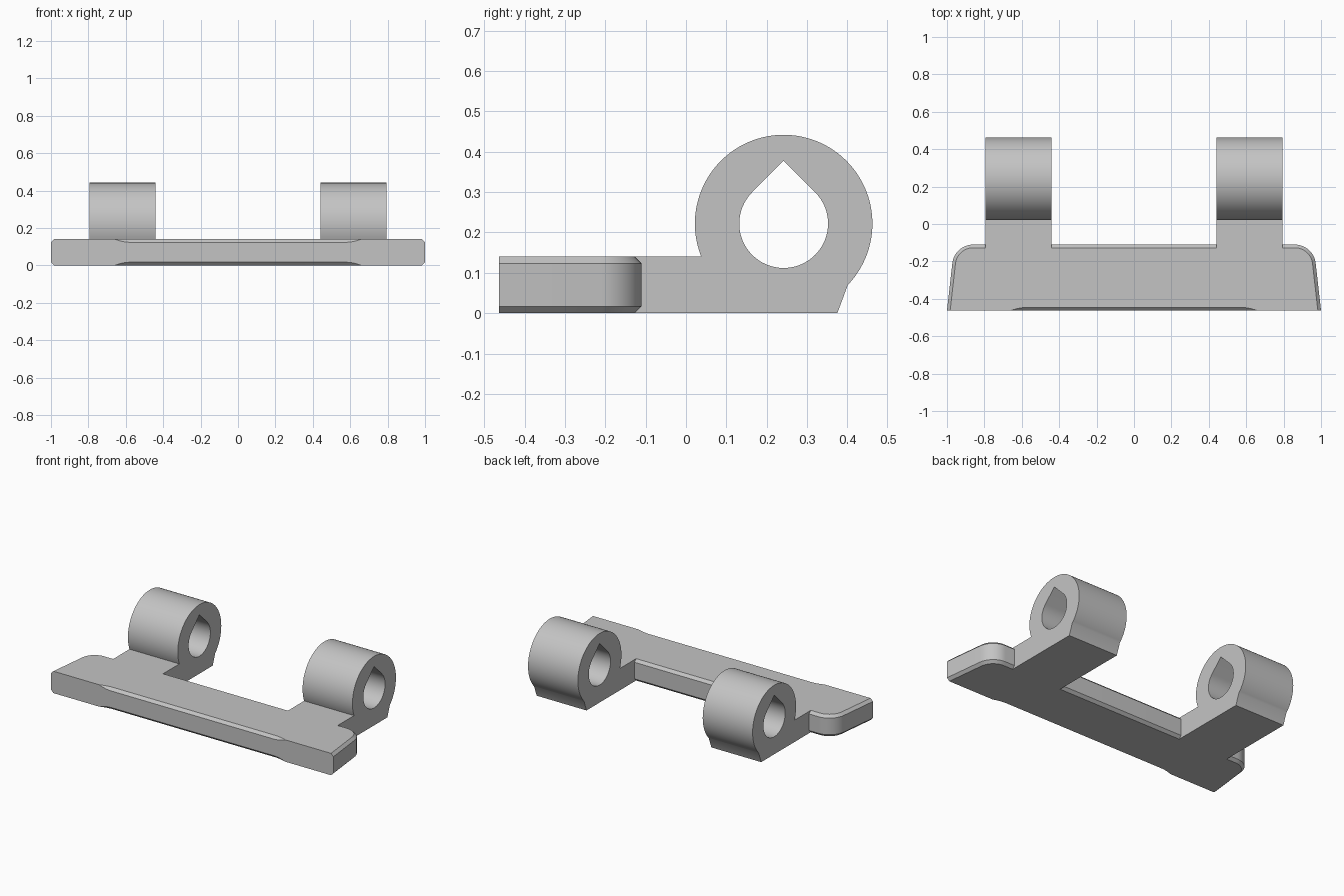
import bpy, bmesh, math

if "Cube" in bpy.data.objects:
    bpy.data.objects.remove(bpy.data.objects["Cube"])

grey = bpy.data.materials.new("light grey")
grey.diffuse_color = (0.55, 0.55, 0.55, 1)
grey.use_nodes = True
grey.node_tree.nodes["Principled BSDF"].inputs["Base Color"].default_value = grey.diffuse_color


def finish(bm, name):
    """Turn a bmesh into a shaded object."""
    bmesh.ops.remove_doubles(bm, verts=bm.verts[:], dist=1e-5)
    bmesh.ops.recalc_face_normals(bm, faces=bm.faces[:])
    mesh = bpy.data.meshes.new(name)
    bm.to_mesh(mesh)
    bm.free()
    mesh.materials.append(grey)
    obj = bpy.data.objects.new(name, mesh)
    bpy.context.collection.objects.link(obj)
    bpy.ops.object.select_all(action='DESELECT')
    obj.select_set(True)
    bpy.context.view_layer.objects.active = obj
    bpy.ops.object.shade_smooth_by_angle(angle=math.radians(25))
    return obj


def arc(cy, cz, r, start, end, n):
    """Points on an arc, angles in degrees."""
    angles = [math.radians(start + (end - start) * i / n) for i in range(n + 1)]
    return [(cy + r * math.cos(a), cz + r * math.sin(a)) for a in angles]


# Mounting plate: outline points as (x, y, normal x, normal y, chamfer size)
H, FRONT, C = 0.14, -0.463, 0.017
CX, CY, R = 0.86, -0.222, 0.112
right = [(1.0, FRONT, 1, 0, C)]
for x, y in arc(CX, CY, R, 6, 90, 14):
    right.append((x, y, (x - CX) / R, (y - CY) / R, C))
# The front chamfer fades out towards both ends
right_front = [(0.58, FRONT, 0, -1, C), (0.61, FRONT, 0, -1, 0.014),
               (0.635, FRONT, 0, -1, 0.008), (0.66, FRONT, 0, -1, 0)]


def mirror(points):
    return [(-x, y, -nx, ny, c) for x, y, nx, ny, c in reversed(points)]


outline = right + mirror(right) + mirror(right_front) + right_front

bm = bmesh.new()
rings = [
    [bm.verts.new((x - nx * c, y - ny * c, 0)) for x, y, nx, ny, c in outline],
    [bm.verts.new((x, y, c)) for x, y, nx, ny, c in outline],
    [bm.verts.new((x, y, H - c)) for x, y, nx, ny, c in outline],
    [bm.verts.new((x - nx * c, y - ny * c, H)) for x, y, nx, ny, c in outline],
]
n = len(outline)
for low, high in zip(rings, rings[1:]):
    for i in range(n):
        j = (i + 1) % n
        bm.faces.new((low[i], low[j], high[j], high[i]))
bm.faces.new(rings[0][::-1])
bm.faces.new(rings[3])
finish(bm, "mounting_plate")

# Hinge knuckles: arm and eye in one profile, with a teardrop hole
EY, EZ, ER, HR = 0.242, 0.222, 0.22, 0.11
ARM_START = CY + R - C
start = -math.degrees(math.asin((EZ - 0.07) / ER))
end = 180 + math.degrees(math.asin((EZ - H) / ER))
body = [(ARM_START, H), (ARM_START, 0), (0.375, 0)]
body += arc(EY, EZ, ER, start, end, 72)
hole = [(EY, EZ + HR * math.sqrt(2))] + arc(EY, EZ, HR, 135, 405, 48)


def knuckle(name, x0, x1):
    bm = bmesh.new()
    for loop in (body, hole):
        verts = [bm.verts.new((x0, y, z)) for y, z in loop]
        for i, v in enumerate(verts):
            bm.edges.new((v, verts[(i + 1) % len(verts)]))
    bmesh.ops.triangle_fill(bm, edges=bm.edges[:], use_beauty=True,
                            use_dissolve=False, normal=(1, 0, 0))
    made = bmesh.ops.extrude_face_region(bm, geom=bm.faces[:], use_keep_orig=True)
    moved = [g for g in made["geom"] if isinstance(g, bmesh.types.BMVert)]
    bmesh.ops.translate(bm, verts=moved, vec=(x1 - x0, 0, 0))
    finish(bm, name)


knuckle("left_knuckle", -0.795, -0.442)
knuckle("right_knuckle", 0.442, 0.795)
